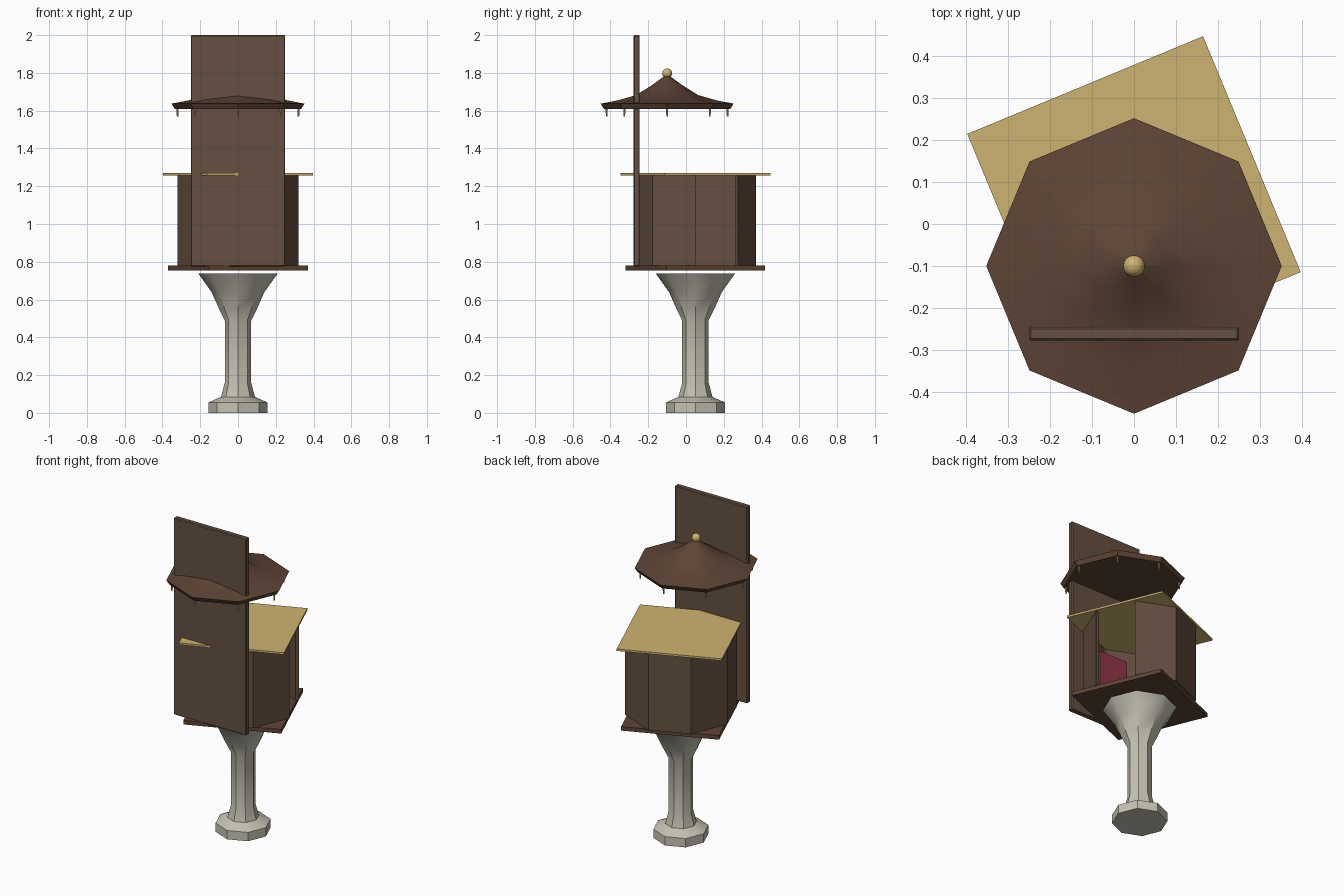
import bpy, bmesh, math
from math import radians, sin, cos

if "Cube" in bpy.data.objects:
    bpy.data.objects.remove(bpy.data.objects["Cube"])


def material(name, rgb):
    m = bpy.data.materials.new(name)
    lin = [((c / 255 + 0.055) / 1.055) ** 2.4 for c in rgb]
    m.diffuse_color = (*lin, 1)
    m.use_nodes = True
    m.node_tree.nodes["Principled BSDF"].inputs["Base Color"].default_value = m.diffuse_color
    return m


WOOD = material("brown wood", (101, 80, 64))
DARK = material("dark brown wood", (94, 68, 54))
TAN = material("pale gold", (206, 179, 115))
STONE = material("light stone", (198, 194, 180))
RED = material("red fabric", (145, 55, 72))


def finish(name, bm, mat, smooth=None):
    bmesh.ops.recalc_face_normals(bm, faces=bm.faces)
    me = bpy.data.meshes.new(name)
    bm.to_mesh(me)
    bm.free()
    me.materials.append(mat)
    ob = bpy.data.objects.new(name, me)
    bpy.context.collection.objects.link(ob)
    if smooth:
        bpy.ops.object.select_all(action='DESELECT')
        ob.select_set(True)
        bpy.context.view_layer.objects.active = ob
        bpy.ops.object.shade_smooth_by_angle(angle=radians(smooth))
    return ob


def lathe(name, mat, profile, sides, x=0, y=0, turn=0, smooth=None):
    """Capped n-sided solid from (radius, height) points."""
    bm = bmesh.new()
    rings = []
    for r, z in profile:
        rings.append([bm.verts.new((x + r * cos(radians(turn) + 2 * math.pi * i / sides),
                                    y + r * sin(radians(turn) + 2 * math.pi * i / sides), z))
                      for i in range(sides)])
    for a, b in zip(rings, rings[1:]):
        for i in range(sides):
            j = (i + 1) % sides
            bm.faces.new((a[i], a[j], b[j], b[i]))
    bm.faces.new(rings[0])
    bm.faces.new(rings[-1])
    return finish(name, bm, mat, smooth)


def box(name, mat, lo, hi, bevel=0):
    bm = bmesh.new()
    bmesh.ops.create_cube(bm, size=1)
    for v in bm.verts:
        v.co = [(a + b) / 2 + c * (b - a) for a, b, c in zip(lo, hi, v.co)]
    if bevel:
        bmesh.ops.bevel(bm, geom=bm.edges[:], offset=bevel, segments=1, affect='EDGES')
    return finish(name, bm, mat)


CY = 0.05    # centre of the pedestal and booth
HY = -0.10   # centre of the canopy

# stone pedestal
lathe("pedestal", STONE,
      [(0.157, 0), (0.157, 0.055), (0.09, 0.085), (0.07, 0.16), (0.07, 0.49),
       (0.10, 0.55), (0.14, 0.64), (0.21, 0.738)], 8, y=CY, smooth=40)

# square floor and square top, both turned
lathe("floor", DARK, [(0.40, 0.755), (0.40, 0.78)], 4, y=CY, turn=67.5)
lathe("top_board", TAN, [(0.43, 1.258), (0.43, 1.27)], 4, y=CY, turn=67.5)

# eight-sided booth walls, one side left open as the entrance
R, T = 0.32, 0.02
for k in range(1, 8):
    bm = bmesh.new()
    a, b = radians(45 * k), radians(45 * k + 45)
    quad = [(r * cos(t), CY + r * sin(t)) for r, t in ((R, a), (R, b), (R - T, b), (R - T, a))]
    face = bm.faces.new([bm.verts.new((px, py, 0.78)) for px, py in quad])
    ext = bmesh.ops.extrude_face_region(bm, geom=[face])
    for g in ext["geom"]:
        if isinstance(g, bmesh.types.BMVert):
            g.co.z = 1.258
    finish(f"wall_{k}", bm, WOOD)

# tall board and the red pad inside the booth
box("tall_board", WOOD, (-0.25, -0.278, 0.775), (0.25, -0.245, 2.0), bevel=0.005)
box("red_pad", RED, (-0.10, -0.205, 0.82), (0.10, -0.18, 1.18))

# canopy with finial and hanging pegs
lathe("canopy", DARK,
      [(0.335, 1.61), (0.352, 1.637), (0.26, 1.655), (0.165, 1.682), (0.08, 1.735), (0.012, 1.785)],
      8, y=HY, smooth=35)
bm = bmesh.new()
bmesh.ops.create_uvsphere(bm, u_segments=16, v_segments=10, radius=0.026)
bmesh.ops.translate(bm, verts=bm.verts, vec=(0, HY, 1.798))
finish("finial", bm, TAN, 60)
for k in range(8):
    t = radians(45 * k)
    lathe(f"peg_{k}", TAN, [(0.004, 1.57), (0.006, 1.612)], 8,
          x=0.32 * cos(t), y=HY + 0.32 * sin(t))
